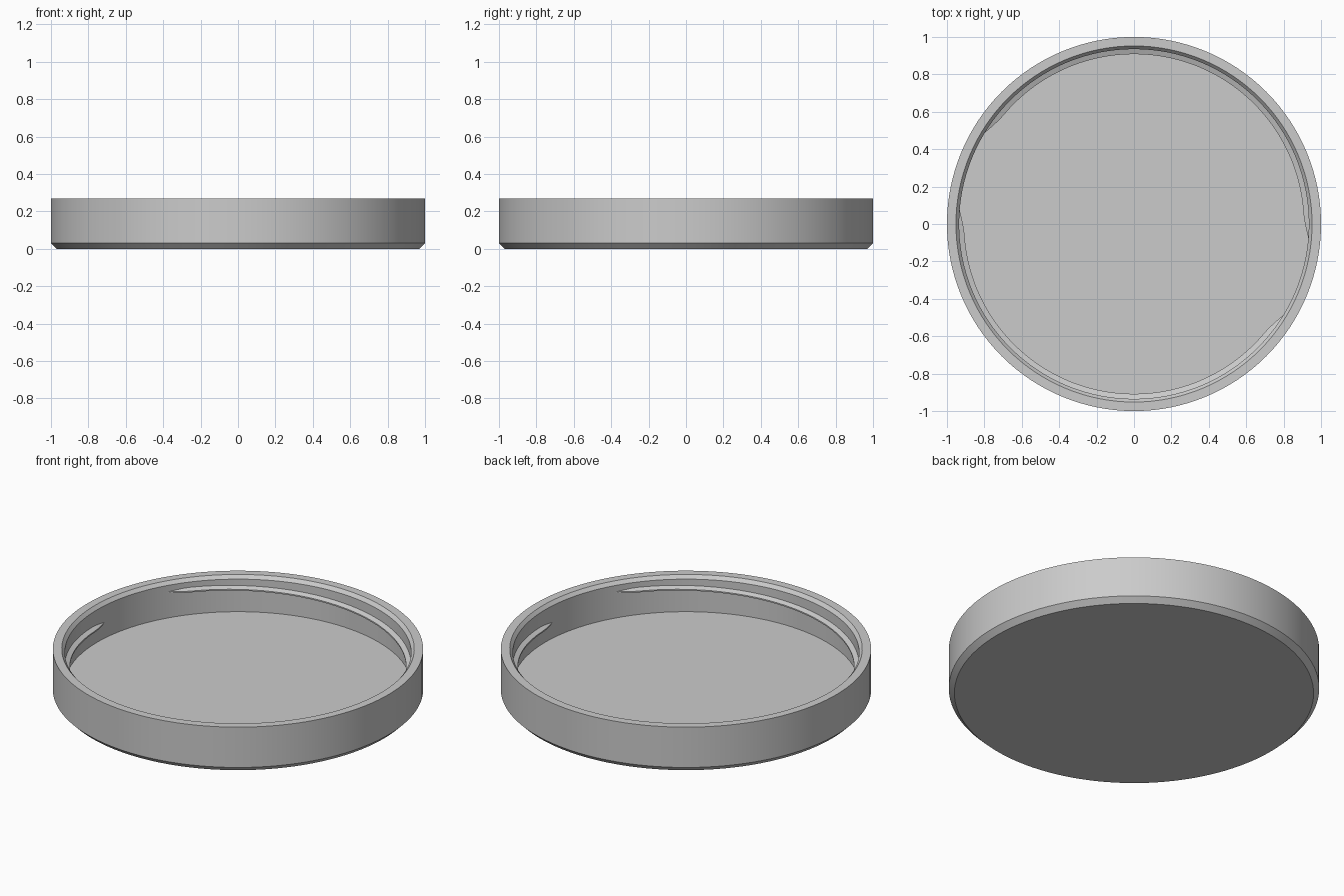
import bpy, bmesh
from math import cos, sin, pi, radians

SEGMENTS = 128
WALL = 0.935                      # inner wall radius

old = bpy.data.objects.get("Cube")
if old:
    bpy.data.objects.remove(old, do_unlink=True)

grey = bpy.data.materials.new("light_grey")
grey.use_nodes = True
colour = (0.6, 0.6, 0.6, 1)
grey.diffuse_color = colour
bsdf = next(n for n in grey.node_tree.nodes if n.type == 'BSDF_PRINCIPLED')
bsdf.inputs["Base Color"].default_value = colour
bsdf.inputs["Roughness"].default_value = 0.6


def finish(name, bm):
    """Turn a bmesh into a smooth shaded object with crisp edges."""
    bmesh.ops.recalc_face_normals(bm, faces=bm.faces)
    mesh = bpy.data.meshes.new(name)
    bm.to_mesh(mesh)
    bm.free()
    mesh.materials.append(grey)
    obj = bpy.data.objects.new(name, mesh)
    bpy.context.collection.objects.link(obj)
    bpy.ops.object.select_all(action='DESELECT')
    obj.select_set(True)
    bpy.context.view_layer.objects.active = obj
    bpy.ops.object.shade_smooth_by_angle(angle=radians(20))
    return obj


def lid_body():
    """Shallow round lid: turned profile from the base centre to the floor centre."""
    profile = [(0, 0), (0.97, 0), (1, 0.03), (1, 0.27), (0.952, 0.27),
               (WALL, 0.25), (WALL, 0.056), (0, 0.056)]
    bm = bmesh.new()
    verts = [bm.verts.new((r, 0, z)) for r, z in profile]
    edges = [bm.edges.new(pair) for pair in zip(verts, verts[1:])]
    bmesh.ops.spin(bm, geom=verts + edges, cent=(0, 0, 0), axis=(0, 0, 1),
                   angle=2 * pi, steps=SEGMENTS, use_merge=False)
    bmesh.ops.remove_doubles(bm, verts=bm.verts, dist=1e-4)
    return finish("lid_body", bm)


def thread(name, turn):
    """Rising inner ridge with a trapezoid section that fades out at both ends."""
    start, end, taper, steps = -5, 149, 9, 80
    bm = bmesh.new()
    rings = []
    for i in range(steps + 1):
        t = i / steps
        angle = radians(start + (end - start) * t + turn)
        z = 0.147 + 0.06 * t
        edge = min(t, 1 - t) * (end - start) / taper
        fade = sin(min(edge, 1) * pi / 2)
        crest = WALL + 0.002 - 0.029 * fade
        half = 0.006 + 0.011 * fade
        section = [(WALL + 0.006, -half), (crest, -0.004),
                   (crest, 0.004), (WALL + 0.006, half)]
        rings.append([bm.verts.new((r * cos(angle), r * sin(angle), z + dz))
                      for r, dz in section])
    for a, b in zip(rings, rings[1:]):
        for k in range(4):
            n = (k + 1) % 4
            bm.faces.new((a[k], a[n], b[n], b[k]))
    bm.faces.new(rings[0])
    bm.faces.new(rings[-1])
    return finish(name, bm)


lid_body()
thread("back_thread", 0)
thread("front_thread", 180)
